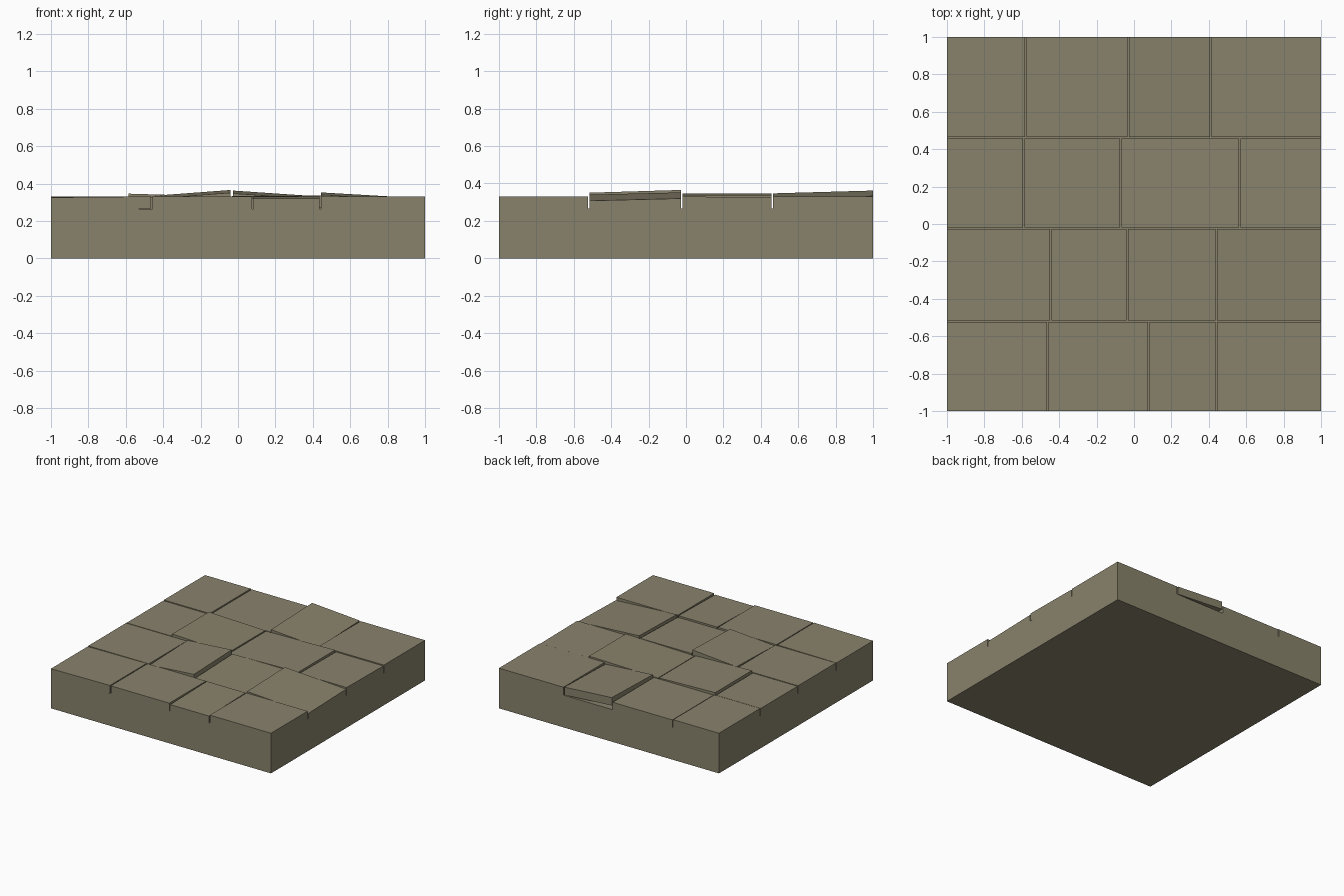
import bpy
import bmesh

default_cube = bpy.data.objects.get("Cube")
if default_cube:
    bpy.data.objects.remove(default_cube, do_unlink=True)

SLAB_TOP = 0.265
THICKNESS = 0.065
GAP = 0.008
FLAT = (0.33, 0, 0)

stone_mat = bpy.data.materials.new("olive_stone")
stone_mat.use_nodes = True
colour = (0.25, 0.225, 0.15, 1)
stone_mat.diffuse_color = colour
stone_mat.node_tree.nodes["Principled BSDF"].inputs["Base Color"].default_value = colour


def block(name, left, right, front, back, bottom, top, slope_x=0, slope_y=0):
    """Flat-sided block whose top and bottom follow the same tilt."""
    mid_x, mid_y = (left + right) / 2, (front + back) / 2
    bm = bmesh.new()
    bmesh.ops.create_cube(bm, size=1)
    for v in bm.verts:
        x = right if v.co.x > 0 else left
        y = back if v.co.y > 0 else front
        z = top if v.co.z > 0 else bottom
        z += slope_x * (x - mid_x) + slope_y * (y - mid_y)
        v.co = (x, y, z)
    mesh = bpy.data.meshes.new(name)
    bm.to_mesh(mesh)
    bm.free()
    mesh.materials.append(stone_mat)
    obj = bpy.data.objects.new(name, mesh)
    bpy.context.collection.objects.link(obj)
    return obj


# Solid bed under the paving
block("base_slab", -1, 1, -1, 1, 0, SLAB_TOP)

# Joints between rows, and between the stones of each row, front to back
row_joints = [-1, -0.52, -0.022, 0.462, 1]
stone_joints = [
    [-1, -0.46, 0.08, 0.44, 1],
    [-1, -0.445, -0.035, 0.44, 1],
    [-1, -0.59, -0.07, 0.565, 1],
    [-1, -0.58, -0.03, 0.41, 1],
]

# Settled stones: (row, stone) -> centre height, slope along x, slope along y
settled = {
    (0, 0): (0.328, 0.01, 0),
    (0, 2): (0.325, 0, 0.02),
    (1, 0): (0.328, 0, 0),
    (1, 1): (0.343, 0.075, 0.03),
    (1, 2): (0.327, 0, 0.03),
    (1, 3): (0.33, -0.058, 0.025),
    (2, 0): (0.327, 0, 0),
    (2, 1): (0.338, -0.03, 0),
    (2, 2): (0.333, 0.02, 0),
    (2, 3): (0.328, 0, -0.01),
    (3, 1): (0.326, 0, 0),
    (3, 2): (0.34, -0.068, 0.028),
}


def inset(start, end):
    """Leave half a joint on inner edges, none on the outer rim."""
    return (start if start == -1 else start + GAP / 2,
            end if end == 1 else end - GAP / 2)


# Paving stones
for row, joints in enumerate(stone_joints):
    front, back = inset(row_joints[row], row_joints[row + 1])
    for col in range(len(joints) - 1):
        left, right = inset(joints[col], joints[col + 1])
        top, slope_x, slope_y = settled.get((row, col), FLAT)
        block(f"paving_stone_row_{row + 1}_{col + 1}", left, right, front, back,
              top - THICKNESS, top, slope_x, slope_y)
